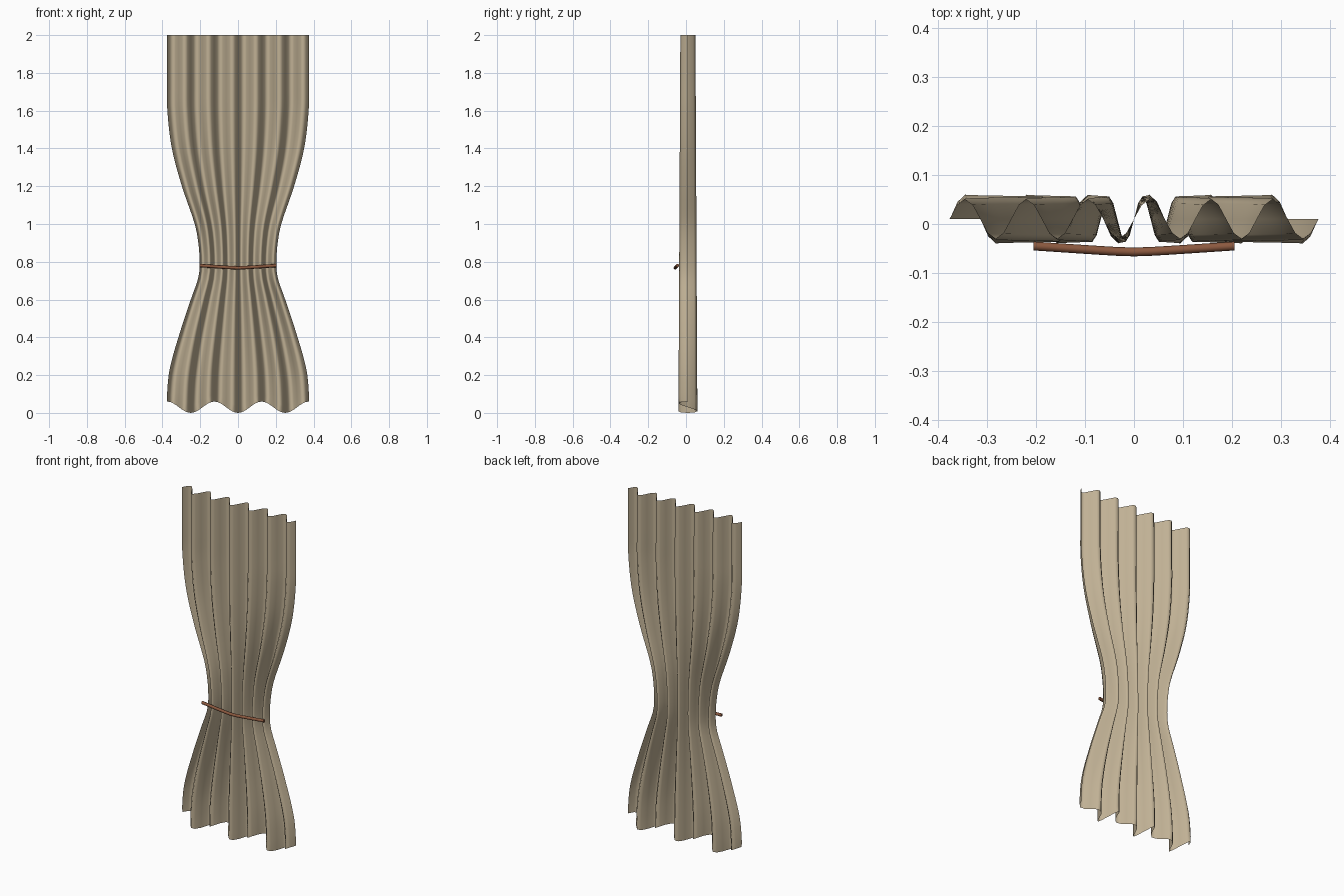
import bpy, bmesh, math
from mathutils import Vector

cube = bpy.data.objects.get("Cube")
if cube:
    bpy.data.objects.remove(cube)


def make_material(name, rgb):
    mat = bpy.data.materials.new(name)
    mat.use_nodes = True
    mat.diffuse_color = (*rgb, 1)
    mat.node_tree.nodes["Principled BSDF"].inputs["Base Color"].default_value = (*rgb, 1)
    return mat


def add_object(name, bm, mat):
    mesh = bpy.data.meshes.new(name)
    bm.to_mesh(mesh)
    bm.free()
    mesh.materials.append(mat)
    mesh.shade_smooth()
    obj = bpy.data.objects.new(name, mesh)
    bpy.context.collection.objects.link(obj)
    return obj


fabric = make_material("beige fabric", (0.53, 0.44, 0.30))
cord = make_material("brown cord", (0.26, 0.10, 0.05))

# Half width of the gathered curtain at each height
OUTLINE = [(0, .375), (.06, .375), (.2, .362), (.4, .315), (.6, .25), (.72, .209),
           (.8, .203), (.9, .21), (1, .229), (1.2, .297), (1.4, .35), (1.6, .374),
           (1.75, .376), (2, .376)]


def half_width(z):
    """Smooth interpolation through the outline points."""
    last = len(OUTLINE) - 1
    i = next((k for k in range(last) if z <= OUTLINE[k + 1][0]), last - 1)

    def slope(k):
        a, b = OUTLINE[max(k - 1, 0)], OUTLINE[min(k + 1, last)]
        return (b[1] - a[1]) / (b[0] - a[0])

    (z0, w0), (z1, w1) = OUTLINE[i], OUTLINE[i + 1]
    h = z1 - z0
    t = (z - z0) / h
    return ((2*t**3 - 3*t**2 + 1) * w0 + (t**3 - 2*t**2 + t) * h * slope(i)
            + (3*t**2 - 2*t**3) * w1 + (t**3 - t**2) * h * slope(i + 1))


# Curtain: one pleated sheet with a scalloped hem
FOLDS, COLUMNS, ROWS = 6, 48, 48
bm = bmesh.new()
grid = []
for r in range(ROWS + 1):
    level = 2 * r / ROWS
    depth = 0.05 - 0.005 * level
    row = []
    for c in range(COLUMNS + 1):
        u = c / COLUMNS - 0.5
        scallop = 0.03 * (1 - math.cos(math.tau * u * FOLDS / 2))
        z = level + scallop * max(0, 1 - level / 0.4)
        x = 2 * u * half_width(level)
        y = 0.01 + depth * math.sin(math.tau * FOLDS * u)
        row.append(bm.verts.new((x, y, z)))
    grid.append(row)
for low, high in zip(grid, grid[1:]):
    for c in range(COLUMNS):
        bm.faces.new((low[c], low[c + 1], high[c + 1], high[c]))
add_object("curtain", bm, fabric)

# Tie: a thin cord bowed across the front of the waist
SIDES, STEPS, RADIUS = 8, 12, 0.009
bm = bmesh.new()
rings = []
for s in range(STEPS + 1):
    t = 2 * s / STEPS - 1
    bow = math.sqrt(t * t + 0.02) - math.sqrt(0.02)
    center = Vector((0.205 * t, -0.057 + 0.014 * bow, 0.768 + 0.014 * bow))
    rings.append([bm.verts.new(center + RADIUS * Vector((0, math.cos(a), math.sin(a))))
                  for a in (math.tau * k / SIDES for k in range(SIDES))])
for a, b in zip(rings, rings[1:]):
    for k in range(SIDES):
        n = (k + 1) % SIDES
        bm.faces.new((a[k], a[n], b[n], b[k]))
bm.faces.new(rings[0])
bm.faces.new(rings[-1])
bmesh.ops.recalc_face_normals(bm, faces=bm.faces)
tie = add_object("tie_cord", bm, cord)
bpy.context.view_layer.objects.active = tie
tie.select_set(True)
bpy.ops.object.shade_smooth_by_angle(angle=math.radians(50))
